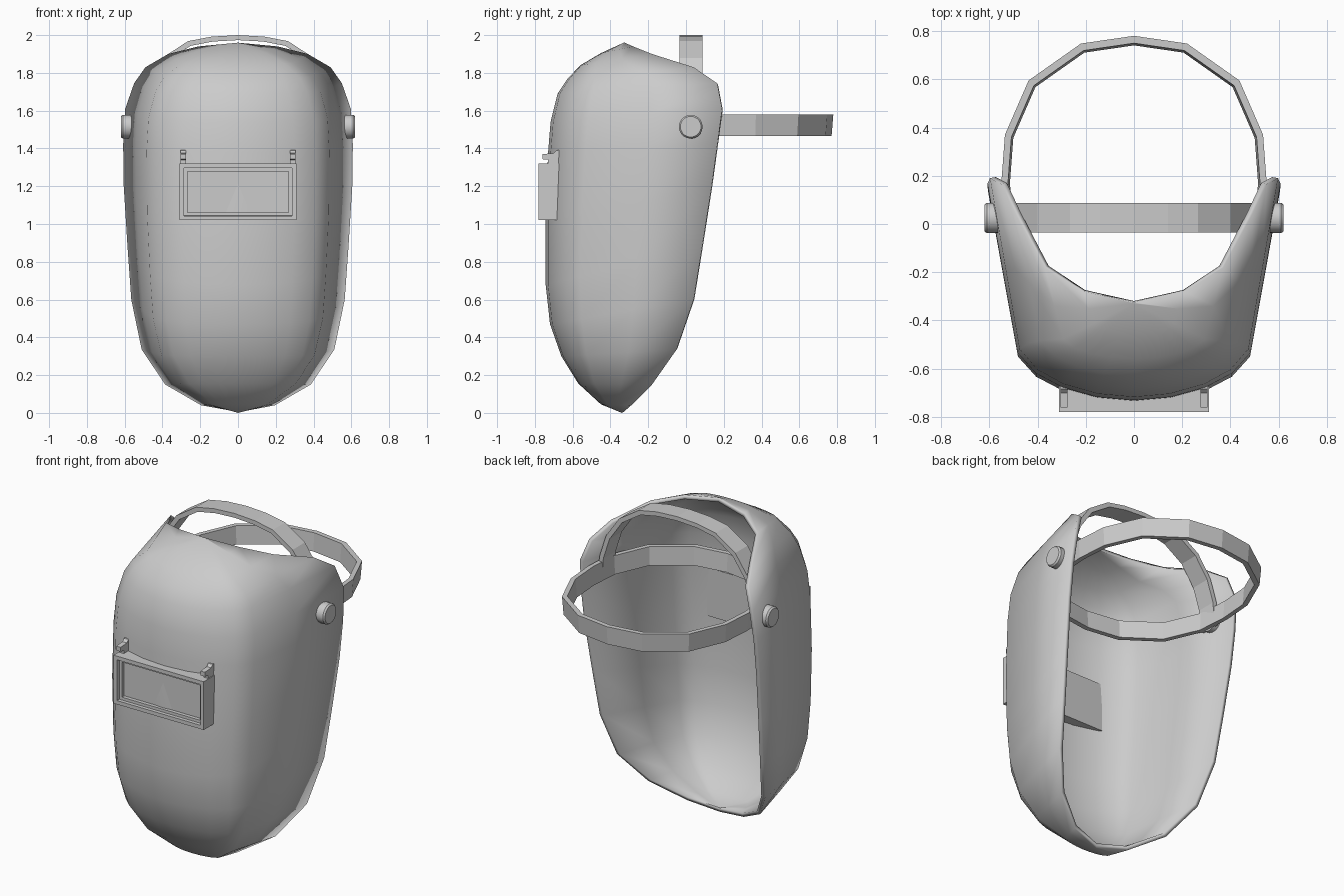
import bpy, bmesh, math
from mathutils import Matrix

if "Cube" in bpy.data.objects:
    bpy.data.objects.remove(bpy.data.objects["Cube"])


def finish(name, bm, smooth=None):
    me = bpy.data.meshes.new(name)
    bm.to_mesh(me)
    bm.free()
    ob = bpy.data.objects.new(name, me)
    bpy.context.scene.collection.objects.link(ob)
    if smooth:
        bpy.ops.object.select_all(action='DESELECT')
        ob.select_set(True)
        bpy.context.view_layer.objects.active = ob
        bpy.ops.object.shade_smooth_by_angle(angle=math.radians(smooth))
    return ob


def loft(bm, rings, closed_rows):
    """Skin rings of equal length; closed_rows joins last ring to first."""
    n = len(rings)
    vs = [[bm.verts.new(p) for p in r] for r in rings]
    m = len(rings[0])
    for i in range(n if closed_rows else n - 1):
        a, b = vs[i], vs[(i + 1) % n]
        for j in range(m):
            k = (j + 1) % m
            bm.faces.new((a[j], a[k], b[k], b[j]))
    if not closed_rows:
        bm.faces.new(vs[0])
        bm.faces.new(vs[-1])
    bmesh.ops.recalc_face_normals(bm, faces=bm.faces)


# Shell: each row sweeps from the rim (x, y, z) round the front centre (y, z)
rows = [
    ((0, -.33, .005), (-.34, 0)),
    ((.195, -.29, .04), (-.45, .045)),
    ((.385, -.18, .15), (-.57, .155)),
    ((.51, -.05, .335), (-.66, .30)),
    ((.565, .04, .60), (-.72, .47)),
    ((.585, .085, .88), (-.743, .68)),
    ((.605, .135, 1.20), (-.743, 1.02)),
    ((.608, .165, 1.42), (-.73, 1.38)),
    ((.597, .19, 1.61), (-.717, 1.54)),
    ((.55, .165, 1.745), (-.68, 1.69)),
    ((.49, .04, 1.83), (-.63, 1.765)),
    ((.37, -.18, 1.90), (-.56, 1.84)),
    ((.21, -.28, 1.94), (-.45, 1.905)),
    ((0, -.325, 1.96), (-.33, 1.96)),
]
section = [(0, 0), (.25, .015), (.49, .06), (.67, .125), (.795, .22), (.89, .58), (1, 1)]
bm = bmesh.new()
grid = []
for (rx, ry, rz), (fy, fz) in rows:
    half = [(rx * u, fy + (ry - fy) * v, fz + (rz - fz) * v) for u, v in section]
    full = [(-x, y, z) for x, y, z in half[:0:-1]] + half
    grid.append([bm.verts.new(p) for p in full])
for a, b in zip(grid, grid[1:]):
    for j in range(len(a) - 1):
        bm.faces.new((a[j], a[j + 1], b[j + 1], b[j]))
bmesh.ops.remove_doubles(bm, verts=bm.verts, dist=.004)
bmesh.ops.recalc_face_normals(bm, faces=bm.faces)
if sum(f.normal.y * f.calc_area() for f in bm.faces) > 0:
    bmesh.ops.reverse_faces(bm, faces=bm.faces)
shell = finish("mask_shell", bm, 55)
sol = shell.modifiers.new("thickness", 'SOLIDIFY')
sol.thickness = .025
sol.offset = -1
shell.modifiers.move(len(shell.modifiers) - 1, 0)

# Lens frame: box through the shell with a stepped front recess
bm = bmesh.new()
bmesh.ops.create_cube(bm, size=1, matrix=Matrix.Translation((0, -.715, 1.17))
                      @ Matrix.Diagonal((.62, .13, .30, 1)))
bm.faces.ensure_lookup_table()
front = min(bm.faces, key=lambda f: f.calc_center_median().y)
for width, depth in ((.033, .022), (.025, .022)):
    bmesh.ops.inset_region(bm, faces=[front], thickness=width)
    bmesh.ops.inset_region(bm, faces=[front], thickness=.0005)
    for v in front.verts:
        v.co.y += depth
finish("lens_frame", bm)

# Parts mirrored left and right
clip_profile = [(-.73, 1.31), (-.66, 1.31), (-.66, 1.393), (-.685, 1.39), (-.70, 1.375),
                (-.76, 1.37), (-.76, 1.343), (-.73, 1.34)]
for s, side in ((-1, "left"), (1, "right")):
    # Lens clip
    bm = bmesh.new()
    loft(bm, [[(s * x, y, z) for y, z in clip_profile] for x in (.275, .305)], False)
    finish("lens_clip_" + side, bm)
    # Pivot knob with a slightly chamfered outer edge
    bm = bmesh.new()
    rings = []
    for x, r in ((.53, .06), (.575, .063), (.61, .063), (.62, .055)):
        rings.append([(s * x, .025 + r * math.cos(a * math.tau / 20),
                       1.515 + r * math.sin(a * math.tau / 20)) for a in range(20)])
    loft(bm, rings, False)
    finish("pivot_knob_" + side, bm, 30)

# Headband: faceted ring, slightly narrower at its lower edge
quarter = [(0, .61), (.22, .578), (.437, .425), (.535, .20)]
outline = quarter + [(.55, 0)] + [(x, -y) for x, y in quarter[::-1]]
outline += [(-x, y) for x, y in outline[-2:0:-1]]
bm = bmesh.new()
loft(bm, [[(x * k, .17 + y * k, z) for k, z in
           ((1, 1.58), (.985, 1.467), (.935, 1.467), (.95, 1.58))] for x, y in outline], True)
finish("headband", bm)

# Crown strap over the head
arc = [(0, 2.0), (.14, 1.992), (.265, 1.968), (.40, 1.88), (.49, 1.75), (.535, 1.61), (.545, 1.47)]
arc = [(-x, z) for x, z in arc[:0:-1]] + arc
bm = bmesh.new()
loft(bm, [[(x * k, y, 1.47 + (z - 1.47) * k) for k, y in
           ((1, -.035), (1, .087), (.95, .087), (.95, -.035))] for x, z in arc], False)
finish("crown_strap", bm)
